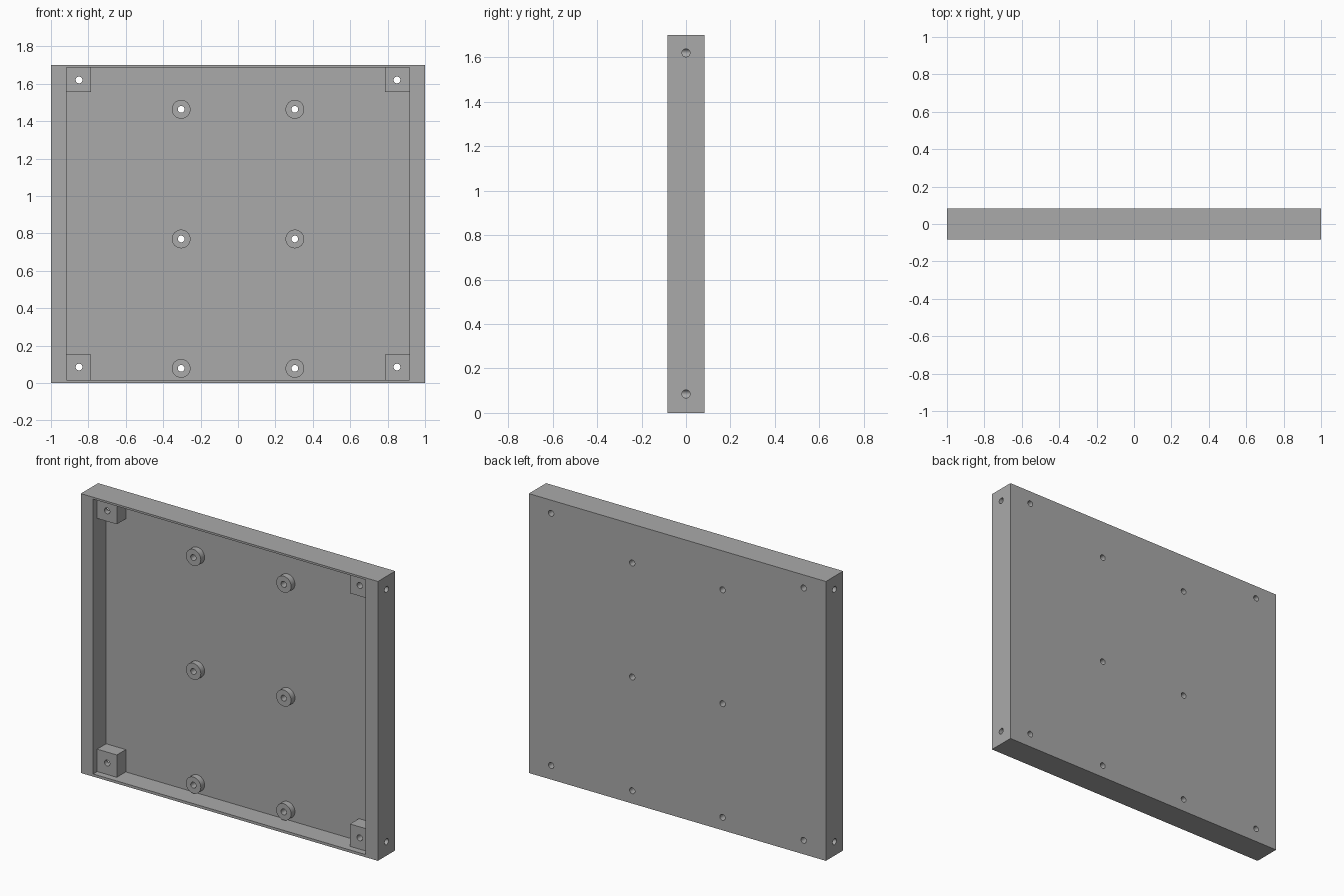
import bpy, math

if "Cube" in bpy.data.objects:
    bpy.data.objects.remove(bpy.data.objects["Cube"])

W, H, D = 1.0, 1.7, 0.083          # half width, height, half depth
FLOOR = 0.042                      # y of the recessed floor
HOLE = 0.018
CORNERS = [(s * 0.85, z) for s in (-1, 1) for z in (0.085, 1.62)]
BOSSES = [(s * 0.304, z) for s in (-1, 1) for z in (0.078, 0.77, 1.463)]

grey = bpy.data.materials.new("grey plastic")
grey.diffuse_color = (0.4, 0.4, 0.4, 1)
grey.use_nodes = True
grey.node_tree.nodes["Principled BSDF"].inputs["Base Color"].default_value = grey.diffuse_color


def box(name, x0, x1, y0, y1, z0, z1):
    bpy.ops.mesh.primitive_cube_add(size=1, location=((x0 + x1) / 2, (y0 + y1) / 2, (z0 + z1) / 2))
    ob = bpy.context.object
    ob.name = name
    ob.scale = (x1 - x0, y1 - y0, z1 - z0)
    bpy.ops.object.transform_apply(location=True, scale=True, rotation=False)
    ob.data.materials.append(grey)
    return ob


def rod(name, radius, length, centre, axis):
    rot = (math.pi / 2, 0, 0) if axis == "y" else (0, math.pi / 2, 0)
    bpy.ops.mesh.primitive_cylinder_add(vertices=32, radius=radius, depth=length,
                                        location=centre, rotation=rot)
    ob = bpy.context.object
    ob.name = name
    bpy.ops.object.transform_apply(location=True, scale=True, rotation=True)
    ob.data.materials.append(grey)
    return ob


def combine(target, tool, operation):
    mod = target.modifiers.new(operation.lower(), "BOOLEAN")
    mod.operation, mod.solver, mod.object = operation, "EXACT", tool
    bpy.context.view_layer.objects.active = target
    bpy.ops.object.modifier_apply(modifier=mod.name)
    bpy.data.objects.remove(tool, do_unlink=True)


# Shallow tray: thick side walls, thin top and bottom walls, open front
tray = box("mounting_tray", -W, W, -D, D, 0, H)
combine(tray, box("pocket", -0.917, 0.917, -0.2, FLOOR, 0.016, 1.688), "DIFFERENCE")

# Corner blocks, sunk slightly into the walls and floor
for x, z in CORNERS:
    x0, x1 = sorted((math.copysign(0.785, x), math.copysign(0.93, x)))
    z0, z1 = (0.008, 0.152) if z < 1 else (1.556, 1.694)
    combine(tray, box("corner_block", x0, x1, -0.044, FLOOR + 0.01, z0, z1), "UNION")

# Round standoffs on the floor
for x, z in BOSSES:
    combine(tray, rod("standoff", 0.05, 0.047, (x, 0.0285, z), "y"), "UNION")

# Screw holes through blocks and standoffs
for x, z in CORNERS + BOSSES:
    combine(tray, rod("drill", HOLE, 0.6, (x, 0, z), "y"), "DIFFERENCE")

# Side holes running into the corner blocks
for x, z in CORNERS:
    combine(tray, rod("side_drill", HOLE, 0.2, (math.copysign(0.95, x), 0, z), "x"), "DIFFERENCE")

bpy.ops.object.select_all(action="DESELECT")
tray.select_set(True)
bpy.context.view_layer.objects.active = tray
bpy.ops.object.shade_smooth_by_angle(angle=math.radians(30))
